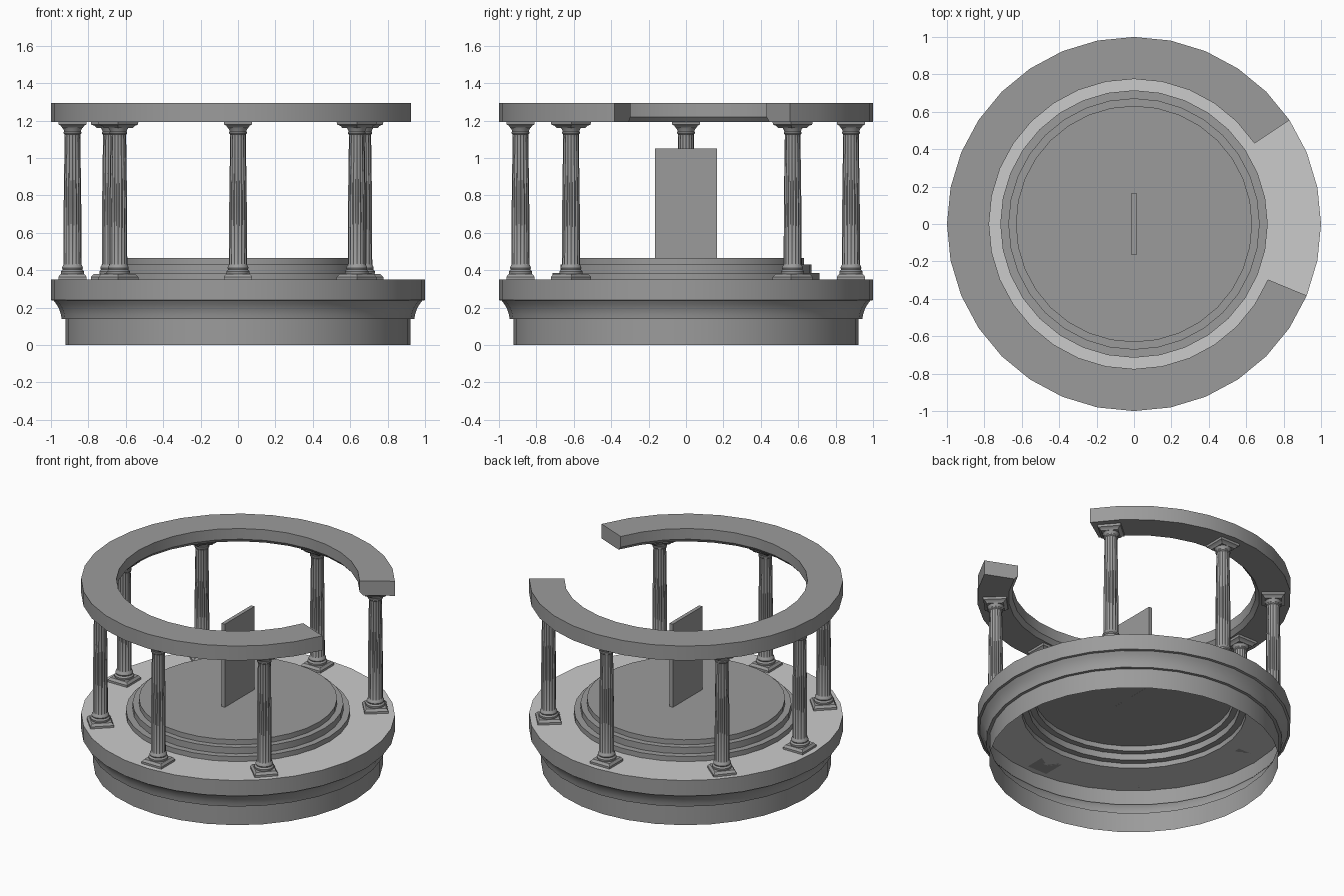
import bpy, bmesh
from math import cos, sin, radians, atan2

if "Cube" in bpy.data.objects:
    bpy.data.objects.remove(bpy.data.objects["Cube"])


def grey(name, v):
    mat = bpy.data.materials.new(name)
    mat.diffuse_color = (v, v, v, 1)
    mat.use_nodes = True
    mat.node_tree.nodes["Principled BSDF"].inputs["Base Color"].default_value = mat.diffuse_color
    return mat


STONE = grey("dark_stone", .33)
FLOOR = grey("floor_stone", .565)


def lathe(bm, profile, n=32, start=0.0, sweep=360.0, loop=False, cap=False):
    """Spin (radius, z[, flute depth]) points about z; every other side of a fluted row sinks in."""
    full = sweep >= 360
    cols = []
    for i in range(n if full else n + 1):
        a = radians(start + sweep * i / n)
        col = []
        for p in profile:
            r = p[0] - (p[2] if len(p) > 2 and i % 2 else 0)
            col.append(bm.verts.new((r * cos(a), r * sin(a), p[1])))
        cols.append(col)
    m = len(profile)
    for i in range(n):
        a, b = cols[i], cols[(i + 1) % len(cols)]
        for j in range(m if loop else m - 1):
            k = (j + 1) % m
            bm.faces.new((a[j], b[j], b[k], a[k]))
    if full:
        bm.faces.new([c[-1] for c in cols])
        if cap:
            bm.faces.new([c[0] for c in reversed(cols)])
    else:
        bm.faces.new(list(reversed(cols[0])))
        bm.faces.new(cols[-1])


def finish(bm, name, recalc=True):
    if recalc:
        bmesh.ops.recalc_face_normals(bm, faces=bm.faces[:])
    me = bpy.data.meshes.new(name)
    bm.to_mesh(me)
    bm.free()
    me.materials.append(STONE)
    ob = bpy.data.objects.new(name, me)
    bpy.context.collection.objects.link(ob)
    bpy.ops.object.select_all(action='DESELECT')
    ob.select_set(True)
    bpy.context.view_layer.objects.active = ob
    bpy.ops.object.shade_smooth_by_angle(angle=radians(30))
    return ob


# Moulded round base with three steps, one hollow shell open underneath
bm = bmesh.new()
lathe(bm, [(.923, 0), (.923, .14), (.943, .14), (.947, .165), (.957, .195),
           (.972, .22), (.985, .237), (1, .24), (1, .35),
           (.715, .35), (.715, .385), (.672, .385), (.672, .43),
           (.632, .43), (.632, .465)])
base = finish(bm, "stepped_base", recalc=False)

# Lighter paving on the ring the columns stand on
base.data.materials.append(FLOOR)
for f in base.data.polygons:
    if abs(f.center.z - .35) < .001:
        f.material_index = 1

# Broken entablature ring, chamfered along its lower inner edge
bm = bmesh.new()
lathe(bm, [(1, 1.193), (1, 1.295), (.775, 1.295), (.775, 1.22), (.80, 1.193)],
      n=27, start=33.75, sweep=303.75, loop=True)
finish(bm, "broken_ring")

# Thin standing slab in the middle
bm = bmesh.new()
bmesh.ops.create_cube(bm, size=1)
for v in bm.verts:
    v.co = (v.co.x * .026, v.co.y * .33, .757 + v.co.z * .585)
finish(bm, "center_slab")

# One column: square plinth, round mouldings, fluted shaft, square abacus
S = 2 ** .5
F = .005
bm = bmesh.new()
lathe(bm, [(.076 * S, .35), (.076 * S, .364), (.064 * S, .38)], n=4, start=45, cap=True)
lathe(bm, [(.058, .376), (.062, .384), (.062, .394), (.056, .4), (.053, .404),
           (.056, .411), (.054, .42), (.05, .425), (.048, .435, F),
           (.047, .75, F), (.042, 1.11, F), (.042, 1.125), (.047, 1.13),
           (.047, 1.138), (.044, 1.142), (.048, 1.152), (.056, 1.165)],
      n=32, cap=True)
lathe(bm, [(.054 * S, 1.16), (.062 * S, 1.172), (.074 * S, 1.178), (.076 * S, 1.193)],
      n=4, start=45, cap=True)
column = finish(bm, "column")

# Seven columns around the rim, leaving the broken side open
spots = [(.67, .57), (0, .882), (-.68, .57), (-.885, 0),
         (-.64, -.615), (0, -.885), (.635, -.615)]
for i, (x, y) in enumerate(spots):
    ob = column if i == 0 else column.copy()
    ob.name = f"column_{i + 1}"
    if i:
        bpy.context.collection.objects.link(ob)
    ob.location = (x, y, 0)
    ob.rotation_euler.z = atan2(y, x)
